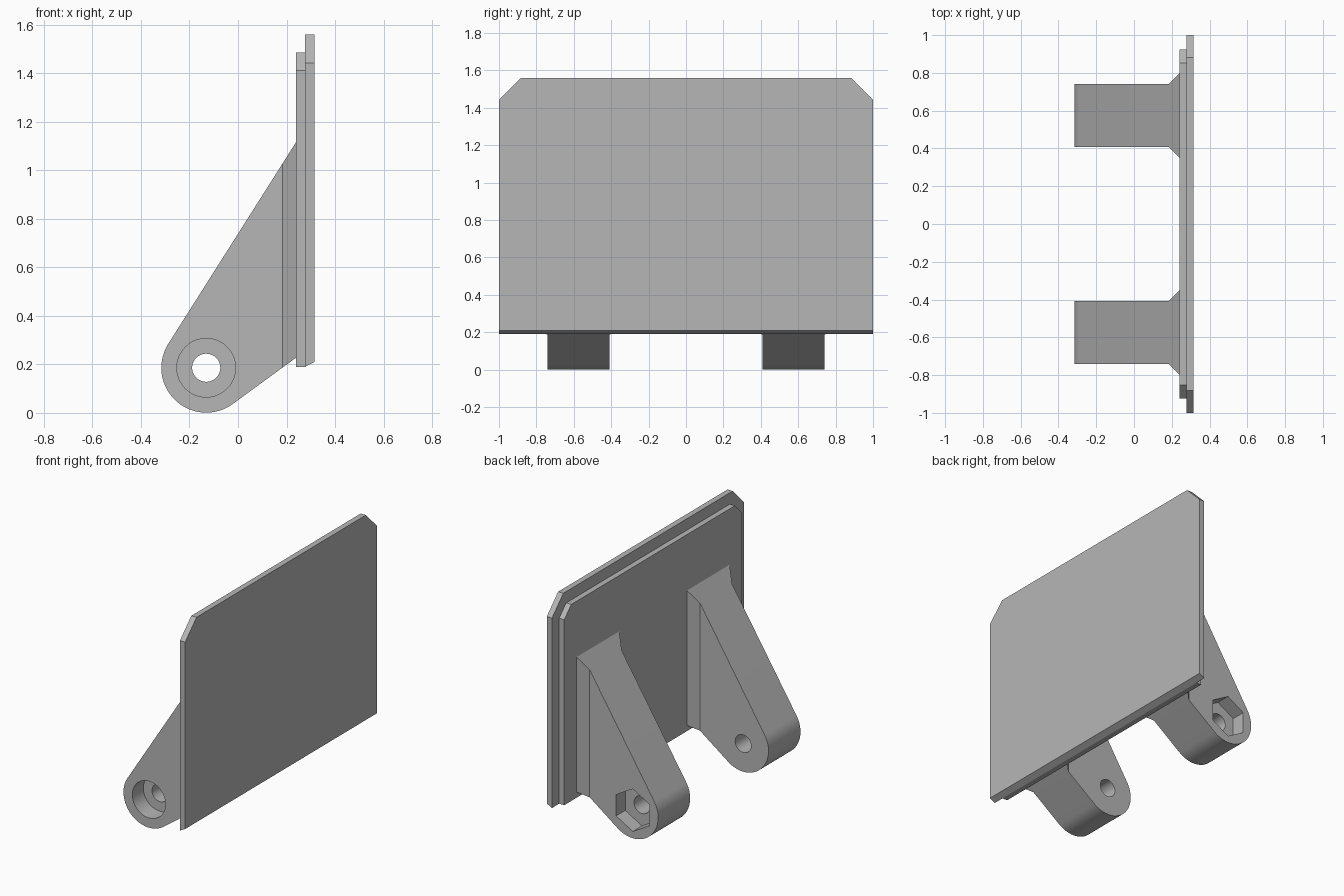
import bpy, bmesh, math
from mathutils import Vector

cube = bpy.data.objects.get("Cube")
if cube:
    bpy.data.objects.remove(cube)

grey = bpy.data.materials.new("plain_grey")
grey.use_nodes = True
grey.diffuse_color = (0.47, 0.47, 0.47, 1)
grey.node_tree.nodes["Principled BSDF"].inputs["Base Color"].default_value = (0.47, 0.47, 0.47, 1)

PIVOT = Vector((-0.131, 0.186))     # x, z of the hinge axis
ROUND = 0.185                       # radius of the arm end
NECK, WALL = 0.183, 0.24            # x where the arm flares, x of the plate
TOP, BOTTOM = 1.117, 0.228          # arm heights at the plate
INNER, OUTER, FLARE = 0.408, 0.741, 0.056


def add_object(name, bm):
    bmesh.ops.recalc_face_normals(bm, faces=bm.faces)
    mesh = bpy.data.meshes.new(name)
    bm.to_mesh(mesh)
    bm.free()
    obj = bpy.data.objects.new(name, mesh)
    bpy.context.collection.objects.link(obj)
    mesh.materials.append(grey)
    return obj


def prism(points, offset):
    """Extrude a closed outline of 3D points."""
    bm = bmesh.new()
    face = bm.faces.new([bm.verts.new(p) for p in points])
    ext = bmesh.ops.extrude_face_region(bm, geom=[face])
    new = [v for v in ext["geom"] if isinstance(v, bmesh.types.BMVert)]
    bmesh.ops.translate(bm, verts=new, vec=offset)
    return bm


def plate(name, x0, x1, half, z0, z1, cut, bevel=0.0):
    """Upright plate with clipped top corners and a sloped bottom edge."""
    outline = [(-half, z0), (half, z0), (half, z1 - cut), (half - cut, z1),
               (cut - half, z1), (-half, z1 - cut)]
    bm = prism([(x0, y, z) for y, z in outline], (x1 - x0, 0, 0))
    for v in bm.verts:
        if v.co.x > x1 - 0.001 and v.co.z < z0 + 0.001:
            v.co.z += bevel
    return add_object(name, bm)


def tangent_angle(z, side):
    """Angle on the round end where a line from the wall touches it."""
    d = Vector((WALL, z)) - PIVOT
    return math.atan2(d.y, d.x) + side * math.acos(ROUND / d.length)


def ring(radius, steps, y, start=0.0, end=math.tau):
    return [(PIVOT.x + radius * math.cos(a), y, PIVOT.y + radius * math.sin(a))
            for a in (start + (end - start) * i / steps for i in range(steps + 1))]


def cut(obj, radius, sides, y0, y1, start=0.0):
    """Cut a straight pocket or hole along the hinge axis."""
    pts = ring(radius, sides, y0, start, start + math.tau)[:-1]
    cutter = add_object("cutter", prism(pts, (0, y1 - y0, 0)))
    cutter.hide_render = True
    mod = obj.modifiers.new("cut", "BOOLEAN")
    mod.operation, mod.solver, mod.object = "DIFFERENCE", "EXACT", cutter
    deps = bpy.context.evaluated_depsgraph_get()
    mesh = bpy.data.meshes.new_from_object(obj.evaluated_get(deps))
    obj.modifiers.clear()
    obj.data = mesh
    bpy.data.objects.remove(cutter)


def arm(name, y0, y1):
    a_top, a_low = tangent_angle(TOP, 1), tangent_angle(BOTTOM, -1)
    arc = ring(ROUND, 40, y0, a_top, a_low + math.tau)

    def on_line(p, z):      # height at the neck on the line from p to the wall
        return p[2] + (z - p[2]) * (NECK - p[0]) / (WALL - p[0])

    ends = [(NECK, y0, on_line(arc[-1], BOTTOM)), (NECK, y0, on_line(arc[0], TOP))]
    bm = prism(arc + ends, (0, y1 - y0, 0))
    # Flare the end face out to the plate
    face = max(bm.faces, key=lambda f: f.calc_center_median().x)
    face = bmesh.ops.extrude_discrete_faces(bm, faces=[face])["faces"][0]
    mid = face.calc_center_median()
    for v in face.verts:
        v.co.x = WALL
        v.co.y += math.copysign(FLARE, v.co.y - mid.y)
        v.co.z = TOP if v.co.z > mid.z else BOTTOM
    obj = add_object(name, bm)
    cut(obj, 0.058, 48, y0 - 0.1, y1 + 0.1)
    return obj


# Screen plates
plate("outer_plate", 0.277, 0.315, 1.0, 0.19, 1.56, 0.118, 0.02)
plate("inner_plate", WALL, 0.277, 0.925, 0.19, 1.485, 0.073)

# Hinge arms: round recess at the front, six-sided recess at the back
front_arm = arm("front_arm", -OUTER, -INNER)
cut(front_arm, 0.121, 48, -OUTER - 0.1, -OUTER + 0.115)
back_arm = arm("back_arm", INNER, OUTER)
cut(back_arm, 0.14, 6, OUTER - 0.095, OUTER + 0.1, math.pi / 6)

# Smooth the round surfaces, keep edges sharp
for obj in (front_arm, back_arm):
    bpy.ops.object.select_all(action="DESELECT")
    obj.select_set(True)
    bpy.context.view_layer.objects.active = obj
    bpy.ops.object.shade_smooth_by_angle(angle=math.radians(25))
